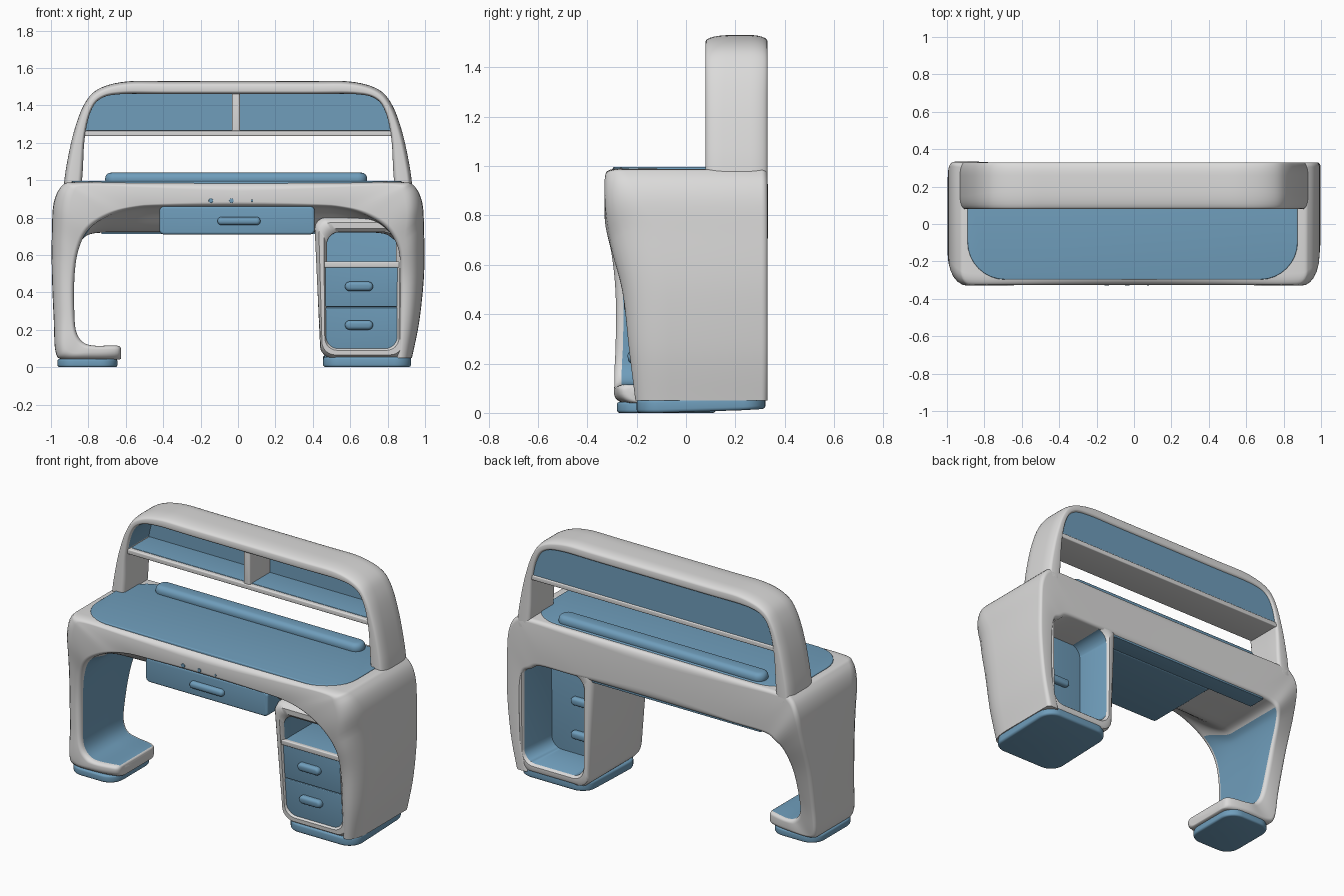
import bpy, bmesh, math

if "Cube" in bpy.data.objects:
    bpy.data.objects.remove(bpy.data.objects["Cube"])


def material(name, rgb):
    m = bpy.data.materials.new(name)
    m.diffuse_color = (*rgb, 1)
    m.use_nodes = True
    m.node_tree.nodes["Principled BSDF"].inputs["Base Color"].default_value = m.diffuse_color
    return m


WHITE = material("warm white", (0.71, 0.705, 0.70))
BLUE = material("soft blue", (0.16, 0.34, 0.50))


def loft(name, loops, mats, closed=False, rule=None):
    """Bridge equal-length point loops; rule(i, j) picks the material slot."""
    bm = bmesh.new()
    rows = [[bm.verts.new(p) for p in loop] for loop in loops]
    n, m = len(rows[0]), len(rows)
    for i in range(m if closed else m - 1):
        a, b = rows[i], rows[(i + 1) % m]
        for j in range(n):
            f = bm.faces.new((a[j], a[(j + 1) % n], b[(j + 1) % n], b[j]))
            if rule:
                f.material_index = rule(i, j)
    if not closed:
        bm.faces.new(rows[0])
        bm.faces.new(rows[-1])
    bmesh.ops.recalc_face_normals(bm, faces=bm.faces)
    me = bpy.data.meshes.new(name)
    bm.to_mesh(me)
    bm.free()
    ob = bpy.data.objects.new(name, me)
    bpy.context.collection.objects.link(ob)
    for mt in mats:
        me.materials.append(mt)
    bpy.ops.object.select_all(action='DESELECT')
    ob.select_set(True)
    bpy.context.view_layer.objects.active = ob
    bpy.ops.object.shade_smooth_by_angle(angle=math.radians(40))
    return ob


def rounded_rect(x0, x1, z0, z1, r, k=8):
    pts = []
    for cx, cz, a0 in ((x1 - r, z1 - r, 0), (x0 + r, z1 - r, 90),
                       (x0 + r, z0 + r, 180), (x1 - r, z0 + r, 270)):
        for i in range(k + 1):
            a = math.radians(a0 + 90 * i / k)
            pts.append((cx + r * math.cos(a), cz + r * math.sin(a)))
    return pts


def slab(name, rect, r, a0, a1, axis, mat, b=0.01, lean=lambda q: 0):
    """Rounded rectangle extruded along y or z with softened rims."""
    x0, x1, q0, q1 = rect
    loops = []
    steps = [(math.cos(t), math.sin(t)) for t in (math.pi / 2 * i / 4 for i in range(5))]
    levels = [(b * (1 - s), a0 + b * (1 - c)) for c, s in steps]
    levels += [(b * (1 - s), a1 - b * (1 - c)) for c, s in reversed(steps)]
    for ins, a in levels:
        pts = rounded_rect(x0 + ins, x1 - ins, q0 + ins, q1 - ins, max(r - ins, 0.0005))
        loops.append([(p, a + lean(q), q) if axis == 'y' else (p, q, a + lean(q))
                      for p, q in pts])
    return loft(name, loops, [mat])


def spline(rows, n=6):
    """Catmull-Rom through rows of numbers."""
    out = []
    for i in range(len(rows) - 1):
        p0, p1, p2, p3 = (rows[max(i - 1, 0)], rows[i], rows[i + 1],
                          rows[min(i + 2, len(rows) - 1)])
        for s in range(n):
            t = s / n
            out.append([0.5 * (2 * b + (c - a) * t + (2 * a - 5 * b + 4 * c - d) * t * t
                               + (3 * b - a - 3 * c + d) * t ** 3)
                        for a, b, c, d in zip(p0, p1, p2, p3)])
    return out + [list(rows[-1])]


FLAT = range(6, 19)   # section edges lying on the inner side


def section(row, rv_out=None, back=.025, k=6):
    """Cross-section between outer and inner points, each corner rounded."""
    ox, oz, fx, fz, bx, bz, yf, yb, ry = row
    thick, depth = math.hypot(ox - fx, oz - fz), yb - yf
    vo = min(rv_out or .8 * ry, .7 * thick) / thick
    vb = min(rv_out or back, .4 * thick) / thick
    vi = min(.025, .25 * thick) / thick
    uv = []
    for u0, v0, ru, rv, a0 in ((1, 1, .02 / depth, vi, 0), (0, 1, .03 / depth, vi, 90),
                               (0, 0, ry / depth, vo, 180), (1, 0, back / depth, vb, 270)):
        for i in range(k + 1):
            a = math.radians(a0 + 90 * i / k)
            uv.append((abs(u0 - ru) + ru * math.cos(a), abs(v0 - rv) + rv * math.sin(a)))
        if a0 == 0:   # extra points so the underside can curve down behind the apron
            uv += [(u, 1) for u in (.6, .45, .38, .34, .3, .26, .22, .18, .15, .12, .09, .07)]
    pts = []
    for u, v in uv:
        t = min(1, max(0, u - .03) / .34)
        w = t * t * (3 - 2 * t)
        ix, iz = fx + (bx - fx) * w, fz + (bz - fz) * w
        pts.append((ox + (ix - ox) * v, yf + depth * u, oz + (iz - oz) * v))
    return pts


def mirror(rows):
    return [(-r[0], r[1], -r[2], r[3], -r[4], *r[5:]) for r in reversed(rows)]


# Body: one sweep from the left foot over the top and down the right side
# (outer x z, inner front x z, inner back x z, front y, back y, front corner radius)
left_leg = [
    (-.625, .05, -.625, .095, -.625, .095, -.22, .05, .06),
    (-.645, .04, -.645, .115, -.645, .115, -.27, .10, .06),
    (-.78, .04, -.77, .115, -.77, .115, -.29, .13, .05),
    (-.93, .04, -.83, .135, -.83, .135, -.29, .13, .07),
    (-.975, .08, -.865, .19, -.865, .19, -.29, .14, .09),
    (-.985, .25, -.875, .29, -.875, .29, -.285, .165, .10),
    (-.995, .50, -.875, .47, -.875, .47, -.285, .22, .12),
    (-.995, .72, -.855, .62, -.86, .62, -.30, .29, .13)]
arch = [
    (-.985, .88, -.80, .735, -.83, .685, -.325, .33, .13),
    (-.94, .97, -.69, .81, -.76, .717, -.33, .33, .09),
    (-.86, .99, -.55, .85, -.55, .72, -.325, .33, .06),
    (-.50, .99, -.35, .86, -.35, .72, -.325, .33, .06)]
right_side = [
    (.995, .72, .86, .62, .885, .64, -.295, .33, .18),
    (.995, .50, .865, .47, .90, .47, -.255, .33, .18),
    (.97, .25, .86, .25, .895, .25, -.23, .33, .16),
    (.93, .05, .85, .05, .85, .05, -.205, .33, .14)]
rows = spline(left_leg + arch + mirror(arch) + right_side)
loft("desk_body", [section(r) for r in rows], [WHITE, BLUE],
     rule=lambda i, j: 1 if j in FLAT and 5 <= i < 49 else 0)   # inner leg lining

# Hutch frame: blue lining above the shelf
hutch = [
    (-.935, .93, -.84, .93, -.84, .93, .08, .33, .07),
    (-.92, 1.06, -.83, 1.05, -.83, 1.05, .08, .33, .07),
    (-.88, 1.25, -.82, 1.22, -.82, 1.22, .08, .33, .07),
    (-.825, 1.40, -.79, 1.36, -.79, 1.36, .08, .33, .08),
    (-.75, 1.485, -.735, 1.435, -.735, 1.435, .08, .33, .09),
    (-.60, 1.527, -.62, 1.46, -.62, 1.46, .08, .33, .10),
    (-.35, 1.53, -.35, 1.46, -.35, 1.46, .08, .33, .10)]
hrows = spline(hutch + mirror(hutch))
loft("hutch_frame", [section(r, .025, .07) for r in hrows], [WHITE, BLUE],
     rule=lambda i, j: 1 if j in FLAT and hrows[i][3] > 1.25 else 0)
rim = [((r[0] + r[2]) / 2, (r[1] + r[3]) / 2) for r in hrows if r[3] > 1.235]
loft("hutch_back_panel", [[(x, y, z) for x, z in rim] for y in (.295, .318)], [BLUE])
slab("hutch_shelf", (-.835, .835, 1.235, 1.265), .008, .095, .325, 'y', WHITE, .006)
slab("hutch_shelf_lining", (-.81, .81, .12, .30), .01, 1.262, 1.268, 'z', BLUE, .002)
slab("hutch_divider", (-.032, .01, 1.25, 1.48), .01, .10, .30, 'y', WHITE, .008)

# Desk top, raised rear strip and underside edge strip
slab("desk_top", (-.89, .875, -.297, .295), .20, .96, .996, 'z', BLUE, .006)
slab("rear_strip", (-.71, .69, .18, .285), .05, .97, 1.04, 'z', BLUE, .03)
slab("underside_strip", (-.73, .42, .20, .318), .01, .711, .73, 'z', BLUE, .003)

# Centre drawer and status dots
slab("centre_drawer", (-.42, .41, .71, .86), .025, -.30, .20, 'y', BLUE, .012)
slab("centre_drawer_handle", (-.11, .12, .76, .803), .021, -.325, -.28, 'y', BLUE, .018)
for x, r in ((-.145, .012), (-.035, .012), (.075, .006)):
    slab("apron_dot", (x - r, x + r, .89 - r, .89 + r), r, -.329, -.31, 'y', BLUE, .002)


# Cabinet: a rounded tube open at the back, its front leaning forward as it rises
def lean(z):
    return -.205 - .075 * (z - .05)


def taper(z):
    return .04 * (max(0, .42 - z) / .37) ** 2


outer = (.41, .93, .045, .80, .06)
inner_front, inner_back = (.475, .845, .105, .722, .065), (.475, .88, .105, .722, .075)
loops = []
for t, back, off in ((0, 0, .05), (.12, 0, .018), (.35, 0, 0), (.75, 0, 0), (1, 0, .02),
                     (1, 1, -.015), (.8, 1, 0), (.4, 1, 0), (.15, 1, -.008), (0, 1, -.03)):
    rect = [a + (b - a) * t for a, b in zip(outer, inner_back if back else inner_front)]
    loops.append([(x + (taper(z) * (1 - t) if x < .65 else -taper(z) * (1 - t)),
                   off + (.327 if back else lean(z)), z) for x, z in rounded_rect(*rect)])
loft("cabinet_shell", loops, [WHITE, BLUE], closed=True,
     rule=lambda i, j: 1 if i == 4 else 0)
slab("cabinet_rail", (.45, .87, .532, .565), .01, .004, .03, 'y', WHITE, .006, lean)
slab("cubby_floor", (.46, .86, .535, .562), .005, -.235, .06, 'y', BLUE, .002)
slab("cabinet_back_panel", (.455, .89, .085, .74), .06, .05, .07, 'y', BLUE, .004)
for z0, z1, hz in ((.09, .319, .225), (.323, .534, .432)):
    slab("cabinet_drawer", (.46, .86, z0, z1), .008, .012, .035, 'y', BLUE, .005, lean)
    grip = (.572, .722, hz - .025, hz + .025)
    slab("cabinet_drawer_handle", grip, .025, -.018, .06, 'y', BLUE, .018, lean)
    slab("back_panel_handle", grip, .025, .055, .10, 'y', BLUE, .018)

# Base pads, the cabinet one rising slightly at the back
slab("foot_pad", (-.965, -.645, -.28, .12), .09, 0, .045, 'z', BLUE, .012)
slab("cabinet_pad", (.455, .925, -.20, .322), .09, 0, .055, 'z', BLUE, .014,
     lambda y: max(0, y - .05) * .06)
